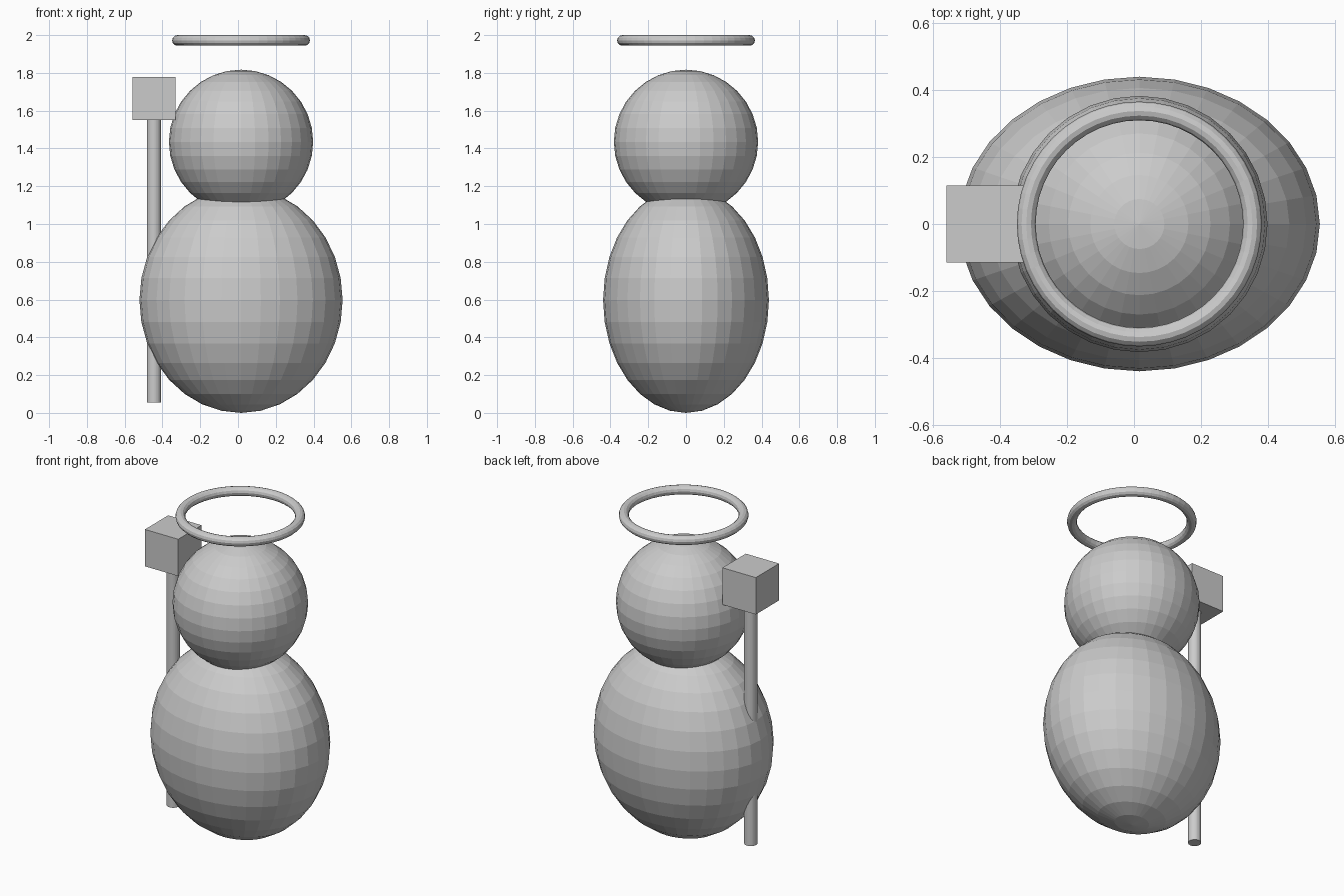
import bpy

if "Cube" in bpy.data.objects:
    bpy.data.objects.remove(bpy.data.objects["Cube"])

CX = 0.016      # shared axis of body, head and ring
POLE_X = -0.445


def finish(name):
    ob = bpy.context.object
    ob.name = name
    ob.data.name = name
    return ob


def ball(name, z, size):
    bpy.ops.mesh.primitive_uv_sphere_add(segments=32, ring_count=16, radius=1, location=(CX, 0, z))
    ob = finish(name)
    ob.scale = size
    return ob


# Egg-shaped body and round head
ball("body", 0.597, (0.538, 0.439, 0.597))
ball("head", 1.435, (0.382, 0.382, 0.382))

# Floating ring above the head
bpy.ops.mesh.primitive_torus_add(location=(CX, 0, 1.972), major_radius=0.337, minor_radius=0.028,
                                 major_segments=48, minor_segments=12)
finish("floating_ring")

# Staff handle, running up into the block
z0, z1 = 0.055, 1.59
bpy.ops.mesh.primitive_cylinder_add(vertices=32, radius=0.037, depth=z1 - z0,
                                    location=(POLE_X, 0, (z0 + z1) / 2))
finish("staff_handle")

# Block on top of the staff
bpy.ops.mesh.primitive_cube_add(size=0.229, location=(POLE_X, 0, 1.665))
finish("staff_block")
